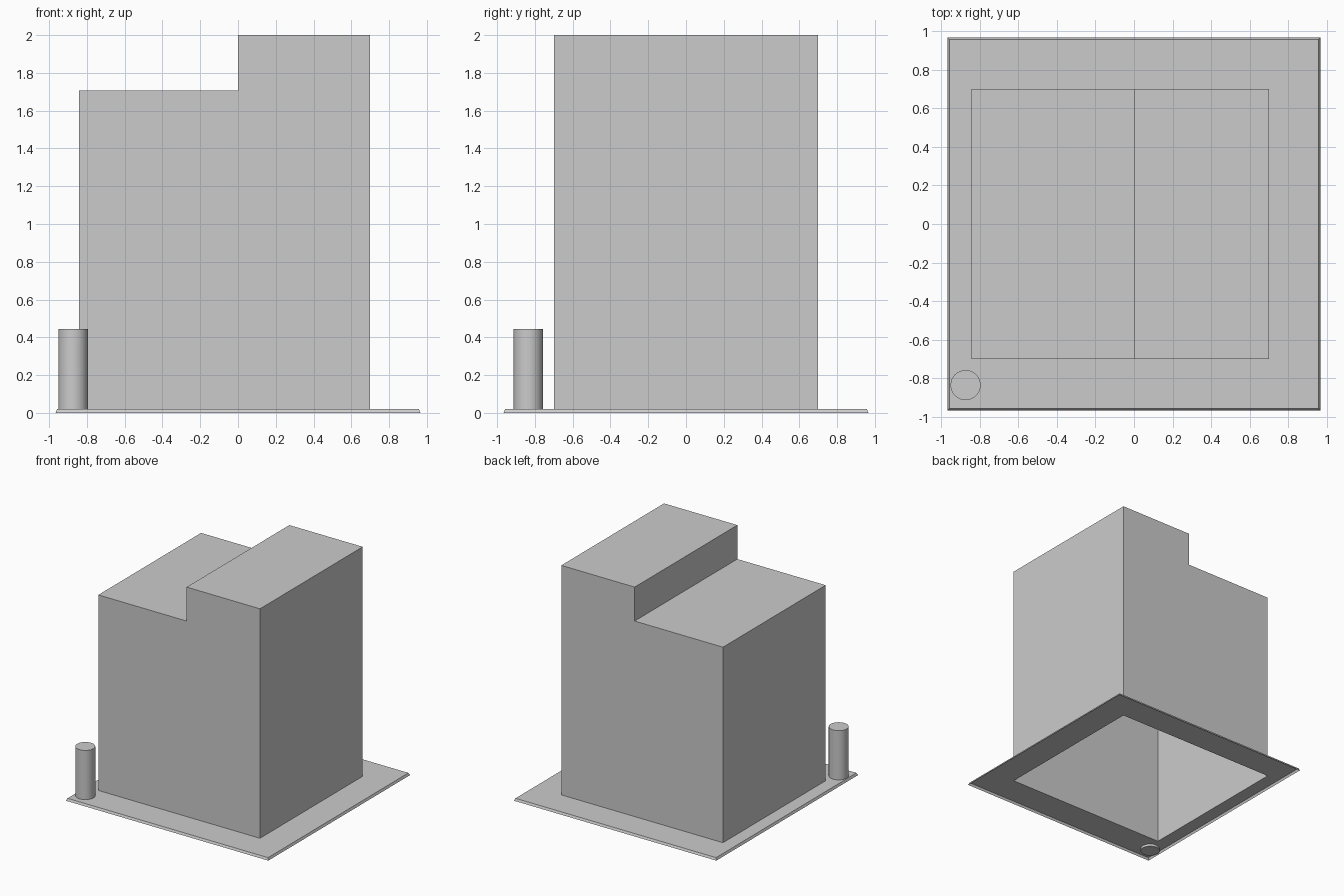
import bpy, bmesh

if "Cube" in bpy.data.objects:
    bpy.data.objects.remove(bpy.data.objects["Cube"])

X0, X1, Y = -0.843, 0.70, 0.70   # tower footprint
PLATE_Z = 0.02


def make_object(name, bm):
    mesh = bpy.data.meshes.new(name)
    bm.to_mesh(mesh)
    bm.free()
    obj = bpy.data.objects.new(name, mesh)
    bpy.context.collection.objects.link(obj)
    return obj


def ring(bm, x0, x1, y, z):
    return [bm.verts.new(p) for p in
            ((x0, -y, z), (x1, -y, z), (x1, y, z), (x0, y, z))]


def bridge(bm, a, b):
    for i in range(4):
        j = (i + 1) % 4
        bm.faces.new((a[i], a[j], b[j], b[i]))


# Base plate: thin bottomless tray with sloped rim and an opening under the tower
bm = bmesh.new()
foot = ring(bm, -0.966, 0.966, 0.966, 0)
rim = ring(bm, -0.957, 0.957, 0.957, PLATE_Z)
opening = ring(bm, X0, X1, Y, PLATE_Z)
bridge(bm, foot, rim)
bridge(bm, rim, opening)
make_object("base_plate", bm)

# Tower: stepped front profile extruded to the back, open underneath
bm = bmesh.new()
profile = [(X0, PLATE_Z), (X1, PLATE_Z), (X1, 2.0), (0, 2.0), (0, 1.707), (X0, 1.707)]
front = [bm.verts.new((x, -Y, z)) for x, z in profile]
back = [bm.verts.new((x, Y, z)) for x, z in profile]
bm.faces.new(front)
bm.faces.new(back[::-1])
for i in range(1, len(profile)):      # skips the underside
    j = (i + 1) % len(profile)
    bm.faces.new((front[j], front[i], back[i], back[j]))
make_object("stepped_tower", bm)

# Corner post
bpy.ops.mesh.primitive_cylinder_add(vertices=32, radius=0.078, depth=0.445,
                                    location=(-0.873, -0.835, 0.2225))
bpy.context.object.name = "corner_post"
bpy.ops.object.shade_smooth_by_angle()
